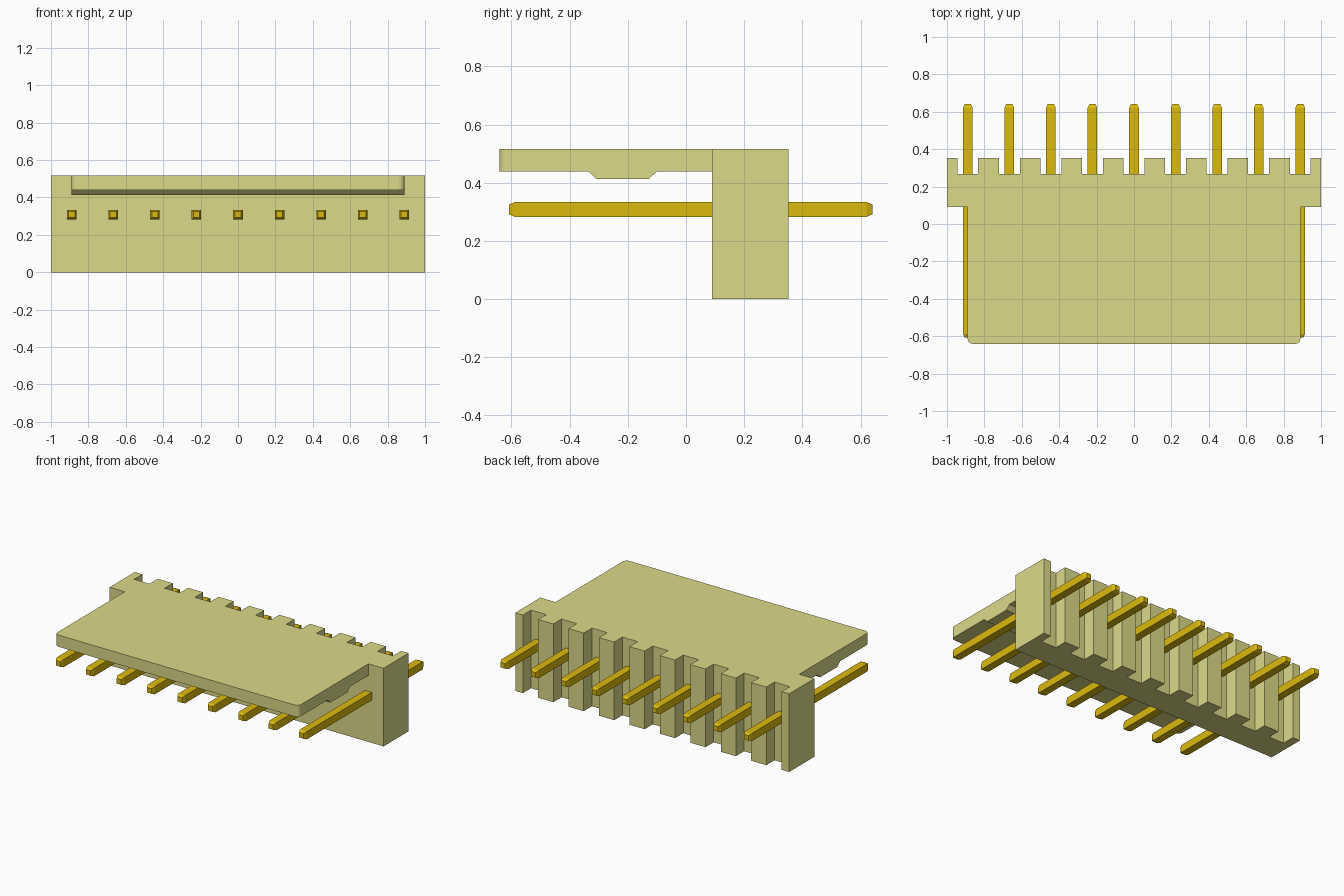
import bpy, bmesh
from mathutils import Vector

if "Cube" in bpy.data.objects:
    bpy.data.objects.remove(bpy.data.objects["Cube"])

PITCH, COUNT = 0.2222, 9
BACK, NOTCH, FRONT, TOP = 0.352, 0.266, 0.09, 0.516


def material(name, rgb):
    mat = bpy.data.materials.new(name)
    mat.diffuse_color = (*rgb, 1)
    mat.use_nodes = True
    mat.node_tree.nodes["Principled BSDF"].inputs["Base Color"].default_value = mat.diffuse_color
    return mat


def prism(name, points, offset, mat, bevel_test=None):
    """Extrude a closed outline by offset; optionally round chosen edges."""
    bm = bmesh.new()
    face = bm.faces.new([bm.verts.new(p) for p in points])
    ext = bmesh.ops.extrude_face_region(bm, geom=[face])
    moved = [g for g in ext["geom"] if isinstance(g, bmesh.types.BMVert)]
    bmesh.ops.translate(bm, verts=moved, vec=Vector(offset))
    if bevel_test:
        edges = [e for e in bm.edges if bevel_test(e)]
        bmesh.ops.bevel(bm, geom=edges, offset=0.028, segments=4,
                        profile=0.5, affect='EDGES')
    bmesh.ops.recalc_face_normals(bm, faces=bm.faces)
    return add_object(name, bm, mat)


def add_object(name, bm, mat):
    mesh = bpy.data.meshes.new(name)
    bm.to_mesh(mesh)
    bm.free()
    mesh.materials.append(mat)
    obj = bpy.data.objects.new(name, mesh)
    bpy.context.collection.objects.link(obj)
    return obj


plastic = material("cream_plastic", (0.71, 0.70, 0.25))
gold = material("gold", (0.71, 0.49, 0.004))
pin_xs = [(i - (COUNT - 1) / 2) * PITCH for i in range(COUNT)]

# Upright housing with a full-height notch behind every pin
outline = [(1, FRONT, 0), (-1, FRONT, 0), (-1, BACK, 0)]
for x in pin_xs:
    outline += [(x - 0.056, BACK, 0), (x - 0.056, NOTCH, 0),
                (x + 0.056, NOTCH, 0), (x + 0.056, BACK, 0)]
outline.append((1, BACK, 0))
prism("housing", outline, (0, 0, TOP), plastic)

# Locking plate with a ridge underneath and rounded front corners
side = [(FRONT, TOP), (-0.641, TOP), (-0.641, 0.439), (-0.336, 0.439),
        (-0.307, 0.412), (-0.129, 0.412), (-0.1, 0.439), (FRONT, 0.439)]
prism("locking_plate", [(-0.89, y, z) for y, z in side], (1.78, 0, 0), plastic,
      lambda e: all(v.co.y < -0.64 for v in e.verts)
      and abs(e.verts[0].co.x - e.verts[1].co.x) < 0.01)

# Square pins with tapered tips, sharing one mesh
bm = bmesh.new()
rings = []
for y, r in [(-0.608, 0.0165), (-0.588, 0.0255), (0.621, 0.0255), (0.641, 0.0165)]:
    rings.append([bm.verts.new((sx * r, y, sz * r))
                  for sx, sz in ((-1, -1), (1, -1), (1, 1), (-1, 1))])
for a, b in zip(rings, rings[1:]):
    for i in range(4):
        j = (i + 1) % 4
        bm.faces.new((a[i], a[j], b[j], b[i]))
bm.faces.new(rings[0])
bm.faces.new(rings[-1])
bmesh.ops.recalc_face_normals(bm, faces=bm.faces)
first = add_object("pin_1", bm, gold)
for i, x in enumerate(pin_xs):
    pin = first
    if i:
        pin = bpy.data.objects.new(f"pin_{i + 1}", first.data)
        bpy.context.collection.objects.link(pin)
    pin.location = (x, 0, 0.308)
